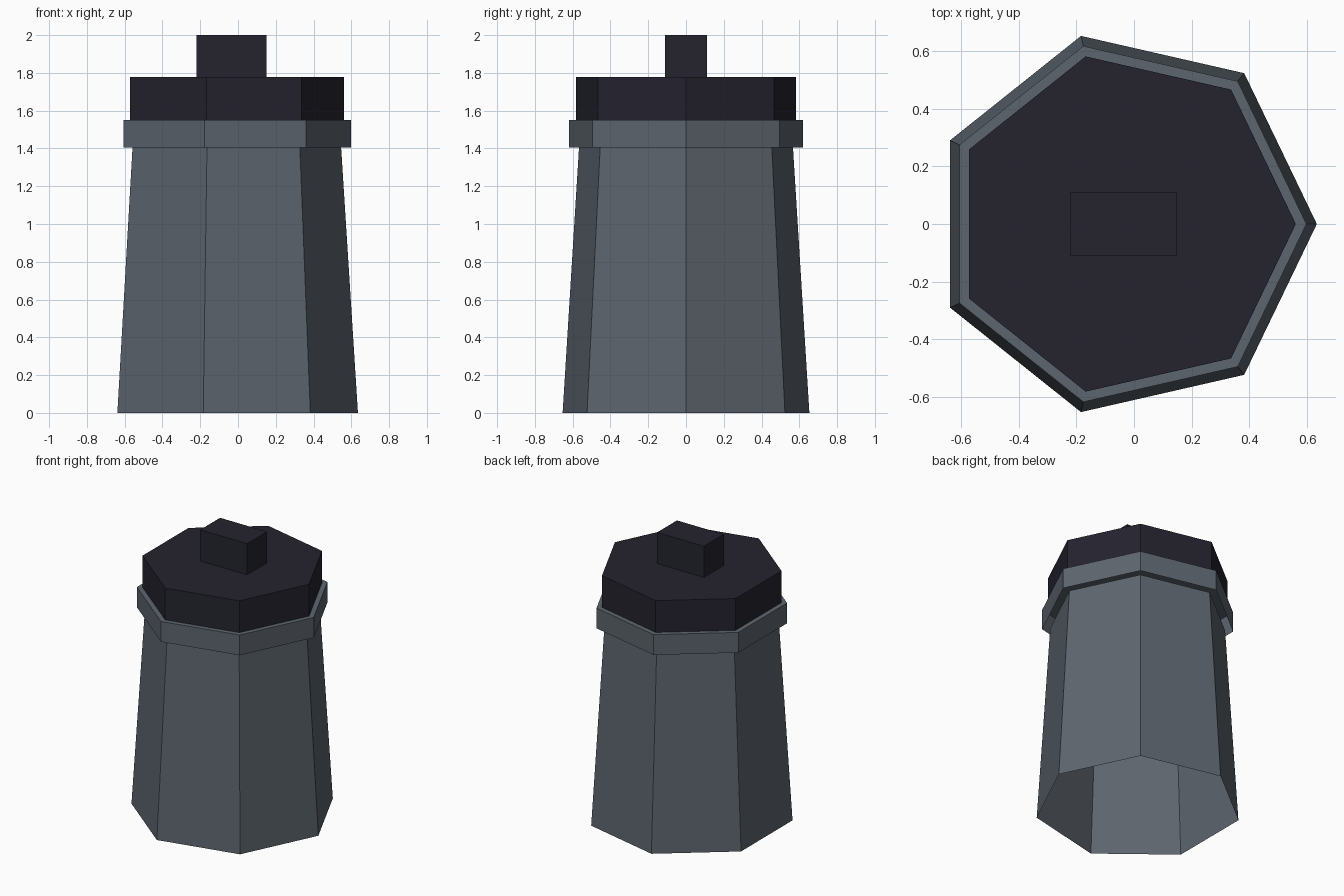
import bpy, bmesh
from math import cos, sin, tau

cube = bpy.data.objects.get("Cube")
if cube:
    bpy.data.objects.remove(cube, do_unlink=True)

SIDES = 7
CENTRE_X = -0.035


def make_material(name, rgb):
    mat = bpy.data.materials.new(name)
    mat.use_nodes = True
    colour = (*rgb, 1.0)
    mat.diffuse_color = colour
    mat.node_tree.nodes["Principled BSDF"].inputs["Base Color"].default_value = colour
    return mat


def ring(count, radius):
    return [(radius * cos(tau * i / count), radius * sin(tau * i / count)) for i in range(count)]


def shell(name, lower, upper, z0, z1, mat):
    """Walls and a top face between two outlines, open underneath."""
    bm = bmesh.new()
    low = [bm.verts.new((CENTRE_X + x, y, z0)) for x, y in lower]
    top = [bm.verts.new((CENTRE_X + x, y, z1)) for x, y in upper]
    for i in range(len(low)):
        j = (i + 1) % len(low)
        bm.faces.new((low[i], low[j], top[j], top[i]))
    bm.faces.new(top)
    mesh = bpy.data.meshes.new(name)
    bm.to_mesh(mesh)
    bm.free()
    mesh.materials.append(mat)
    obj = bpy.data.objects.new(name, mesh)
    bpy.context.collection.objects.link(obj)
    return obj


grey = make_material("slate_grey", (0.109, 0.130, 0.156))
navy = make_material("dark_navy", (0.018, 0.017, 0.028))

# Tapered body and overhanging rim
shell("body", ring(SIDES, 0.67), ring(SIDES, 0.581), 0, 1.405, grey)
shell("rim", ring(SIDES, 0.634), ring(SIDES, 0.634), 1.405, 1.55, grey)

# Cap and rectangular knob
shell("cap", ring(SIDES, 0.597), ring(SIDES, 0.597), 1.55, 1.777, navy)
knob = [(-0.185, -0.112), (0.185, -0.112), (0.185, 0.112), (-0.185, 0.112)]
shell("knob", knob, knob, 1.777, 2.0, navy)
